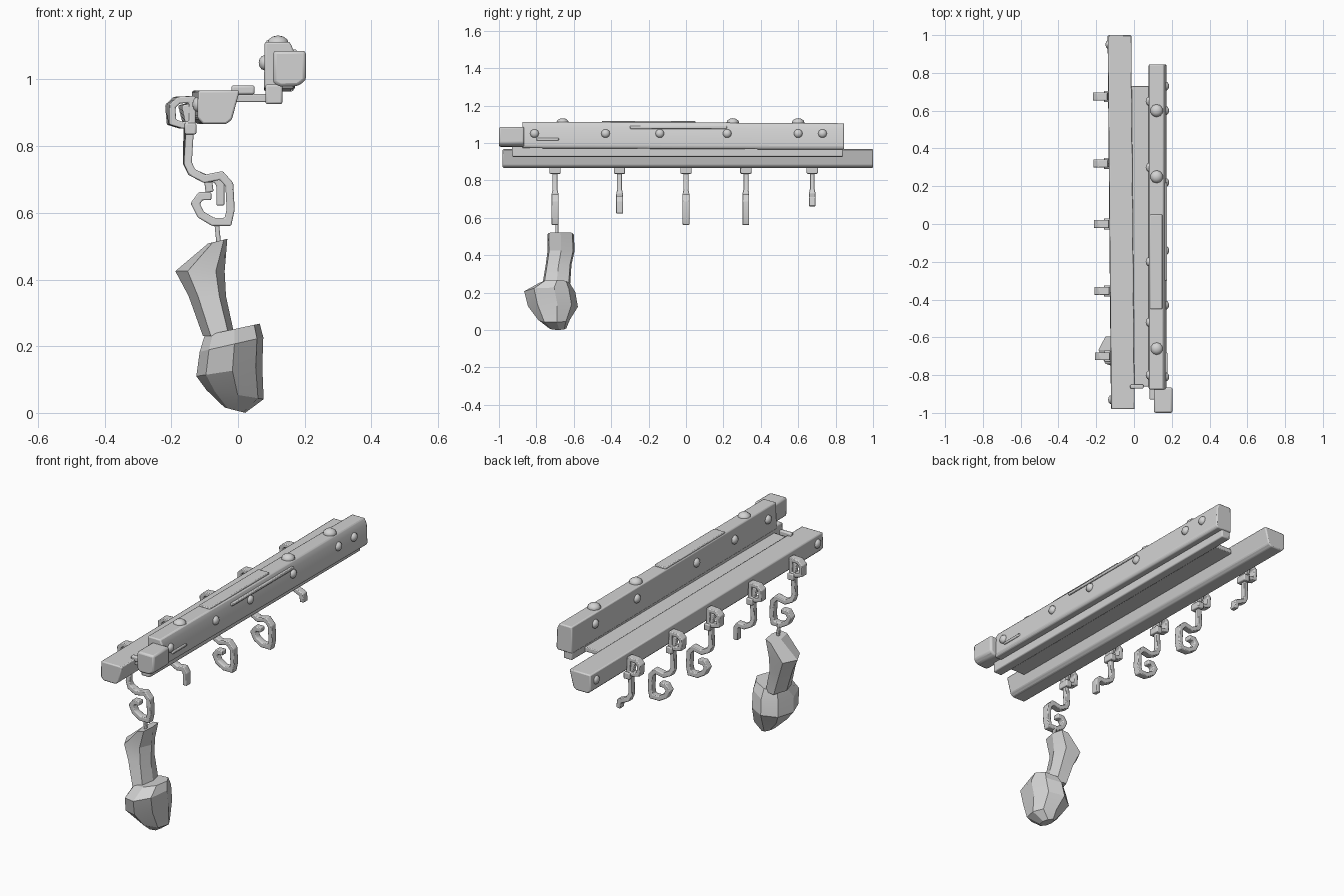
import bpy, bmesh, math
from mathutils import Vector

if "Cube" in bpy.data.objects:
    bpy.data.objects.remove(bpy.data.objects["Cube"])

grey = bpy.data.materials.new("plain grey")
grey.diffuse_color = (0.65, 0.65, 0.65, 1)
grey.use_nodes = True
grey.node_tree.nodes["Principled BSDF"].inputs["Base Color"].default_value = grey.diffuse_color


def finish(name, bm, bevel=0.0, angle=30):
    bmesh.ops.recalc_face_normals(bm, faces=bm.faces)
    me = bpy.data.meshes.new(name)
    bm.to_mesh(me)
    bm.free()
    me.materials.append(grey)
    ob = bpy.data.objects.new(name, me)
    bpy.context.collection.objects.link(ob)
    if bevel:
        m = ob.modifiers.new("soft edges", 'BEVEL')
        m.width, m.segments, m.limit_method = bevel, 2, 'ANGLE'
        m.angle_limit = math.radians(28)
    bpy.ops.object.select_all(action='DESELECT')
    bpy.context.view_layer.objects.active = ob
    ob.select_set(True)
    bpy.ops.object.shade_smooth_by_angle(angle=math.radians(angle))
    return ob


def loft(name, rings, bevel=0.0, angle=30, closed=False):
    """Skin a list of rings of points; cap the ends unless closed."""
    bm = bmesh.new()
    rs = [[bm.verts.new(p) for p in r] for r in rings]
    n = len(rs[0])
    pairs = list(zip(rs, rs[1:])) + ([(rs[-1], rs[0])] if closed else [])
    for a, b in pairs:
        for i in range(n):
            j = (i + 1) % n
            bm.faces.new((a[i], a[j], b[j], b[i]))
    if not closed:
        bm.faces.new(rs[0])
        bm.faces.new(rs[-1])
    return finish(name, bm, bevel, angle)


def beam(name, profile, y0, y1, bevel=0.008, dx=0.0, dz=0.0):
    """Run an x-z profile along y, shifting the far end by dx, dz."""
    return loft(name, [[(x, y0, z) for x, z in profile],
                       [(x + dx, y1, z + dz) for x, z in profile]], bevel)


def rect(x0, x1, z0, z1):
    return [(x0, z0), (x1, z0), (x1, z1), (x0, z1)]


def strap(name, path, y, thick, width, closed=False):
    """Flat bar following an x-z path."""
    pts = [Vector(p) for p in path]
    n, rings = len(pts), []
    for i, p in enumerate(pts):
        a = pts[(i - 1) % n] if closed or i else None
        b = pts[(i + 1) % n] if closed or i < n - 1 else None
        d1 = (p - a).normalized() if a is not None else (b - p).normalized()
        d2 = (b - p).normalized() if b is not None else d1
        t = (d1 + d2).normalized()
        off = Vector((-t.y, t.x)) * (thick / 2 / max(0.6, t.dot(d1)))
        w = (width(p.y) if callable(width) else width) / 2
        q, r = p + off, p - off
        rings.append([(q.x, y - w, q.y), (q.x, y + w, q.y),
                      (r.x, y + w, r.y), (r.x, y - w, r.y)])
    return loft(name, rings, 0.004, 35, closed)


def nail(name, pos, axis, r, h):
    """Low dome pointing along an axis."""
    bm = bmesh.new()
    bmesh.ops.create_uvsphere(bm, u_segments=10, v_segments=6, radius=1)
    rot = Vector((0, 0, 1)).rotation_difference(Vector(axis)).to_matrix()
    for v in bm.verts:
        v.co = rot @ Vector((v.co.x * r, v.co.y * r, v.co.z * h)) + Vector(pos)
    finish(name, bm, 0, 50)


# Wooden shelf: front beam, board, back rail and its end block
beam("lower_beam", [(-0.105, 0.866), (-0.035, 0.866), (-0.018, 0.88),
                    (0.005, 0.967), (-0.12, 0.967), (-0.122, 0.885)],
     -0.98, 1.0, 0.006, dx=-0.018)
beam("shelf_board", rect(-0.03, 0.10, 0.932, 0.956), -0.86, 0.73, 0.004)
beam("rail_foot", rect(0.082, 0.133, 0.926, 0.985), -0.93, 0.84, 0.006)
beam("back_rail", [(0.078, 0.972), (0.165, 0.972), (0.172, 0.985),
                   (0.168, 1.085), (0.155, 1.113), (0.08, 1.113)],
     -0.875, 0.845, 0.006, dz=-0.008)
beam("rail_end_block", [(0.125, 0.978), (0.18, 0.98), (0.204, 0.998),
                        (0.204, 1.086), (0.105, 1.086), (0.105, 0.99)],
     -1.0, -0.865, 0.01)
beam("board_chip", rect(-0.02, 0.05, 0.955, 0.982), -0.872, -0.85, 0.006)
beam("rail_splinter_top", rect(0.085, 0.15, 1.105, 1.118), -0.45, 0.05, 0.004)
beam("rail_splinter_side", rect(0.16, 0.176, 1.075, 1.09), -0.3, 0.22, 0.004)
beam("rail_worn_patch", rect(0.165, 0.177, 1.012, 1.026), -0.8, -0.68, 0.004)

# Nail heads
for i, y in enumerate((-0.66, 0.25, 0.6)):
    nail(f"top_nail_{i}", (0.12, y, 1.108), (0, 0, 1), 0.034, 0.024)
for i, y in enumerate((-0.81, -0.43, -0.14, 0.22, 0.6, 0.73)):
    nail(f"outer_nail_{i}", (0.168, y, 1.05), (1, 0, 0), 0.024, 0.018)
for i, y in enumerate((-0.8, -0.52, -0.2, 0.3, 0.65)):
    nail(f"inner_nail_{i}", (0.08, y, 1.05), (-1, 0, 0), 0.024, 0.018)
for i, y in enumerate((-0.93, 0.95)):
    nail(f"beam_nail_{i}", (-0.121 - 0.014 * i, y, 0.925), (-1, 0, 0), 0.024, 0.016)

# Hooks: bracket loop, mounting plate and bent bar
stem = [(-0.155, 0.925), (-0.142, 0.86), (-0.15, 0.75), (-0.138, 0.722)]
curl = stem + [(-0.10, 0.702), (-0.05, 0.712), (-0.026, 0.685), (-0.022, 0.61),
               (-0.03, 0.573), (-0.075, 0.573), (-0.112, 0.595),
               (-0.128, 0.628), (-0.112, 0.65), (-0.08, 0.65)]
mid = stem + [(-0.10, 0.702), (-0.066, 0.705), (-0.053, 0.685), (-0.053, 0.622)]
short = stem + [(-0.108, 0.708), (-0.09, 0.70), (-0.085, 0.662)]
loop = [(-0.135, 0.94), (-0.175, 0.938), (-0.195, 0.92), (-0.194, 0.872),
        (-0.165, 0.863), (-0.135, 0.865)]
for i, (y, path) in enumerate(((-0.70, curl), (-0.355, mid), (0.0, curl),
                               (0.32, curl), (0.675, short))):
    dx = -0.009 * (y + 1)
    move = lambda pts: [(x + dx * max(0, (z - 0.7) / 0.25), z) for x, z in pts]
    strap(f"hook_bar_{i}", move(path), y, 0.024,
          lambda z: 0.036 if z < 0.73 else 0.026)
    strap(f"hook_bracket_{i}", move(loop), y, 0.02, 0.042, True)
    beam(f"hook_plate_{i}", rect(-0.16, -0.125, 0.835, 0.87), y - 0.03, y + 0.03, 0.005)

# Hanging weight: short link, faceted neck and heavy lump
strap("hanging_link", [(-0.065, 0.585), (-0.062, 0.55), (-0.058, 0.51)], -0.69, 0.014, 0.018)


def stone(name, rows, angles):
    """Faceted lump from rows of z, x range, y range and tilt along x."""
    rings = []
    cs = [(math.cos(math.radians(a)), math.sin(math.radians(a))) for a in angles]
    mx, my = max(abs(c) for c, s in cs), max(abs(s) for c, s in cs)
    for z, x0, x1, y0, y1, tilt in rows:
        rings.append([((x0 + x1) / 2 + c / mx * (x1 - x0) / 2,
                       (y0 + y1) / 2 + s / my * (y1 - y0) / 2,
                       z + tilt * c) for c, s in cs])
    return loft(name, rings, 0, 18)


stone("weight_neck", [(0.515, -0.09, -0.032, -0.74, -0.60, 0.007),
                      (0.425, -0.188, -0.04, -0.74, -0.595, 0.0),
                      (0.35, -0.148, -0.036, -0.75, -0.612, 0.0),
                      (0.23, -0.105, -0.01, -0.77, -0.62, 0.0)],
      (0, 50, 120, 180, 240, 310))
stone("weight_lump", [(0.25, -0.10, 0.066, -0.785, -0.62, 0.018),
                      (0.205, -0.115, 0.077, -0.865, -0.592, 0.022),
                      (0.125, -0.125, 0.074, -0.845, -0.578, 0.015),
                      (0.055, -0.095, 0.078, -0.79, -0.62, -0.014),
                      (0.008, -0.04, 0.022, -0.73, -0.64, -0.008)],
      (-38, 10, 48, 95, 140, 185, 225, 275))
